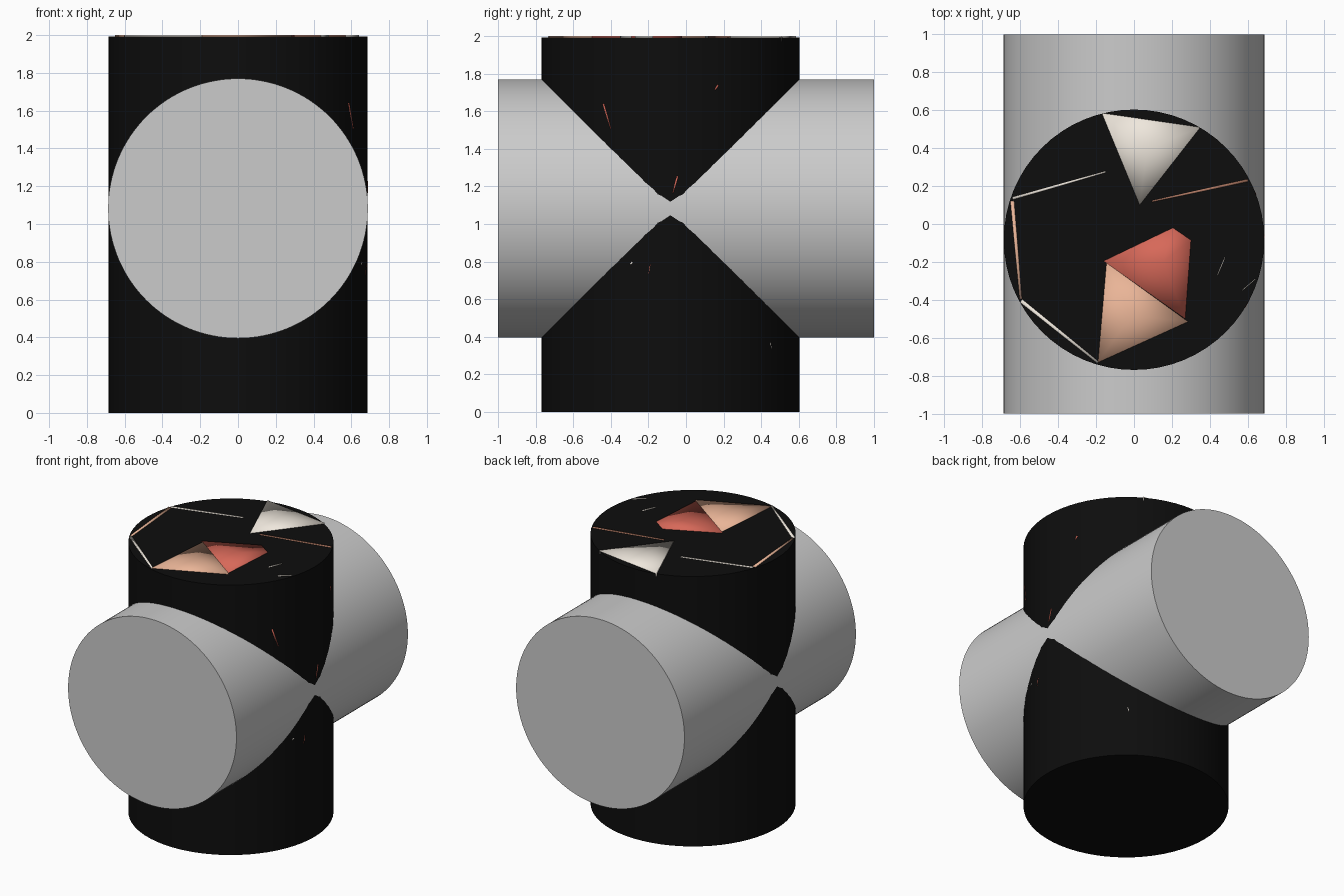
import bpy, bmesh, math
from mathutils import Vector

if "Cube" in bpy.data.objects:
    bpy.data.objects.remove(bpy.data.objects["Cube"])

R, CY = 0.6865, -0.083          # upright column radius and y centre
TOP = 1.993                     # column top, chips stand just above it


def paint(name, rgb):
    m = bpy.data.materials.new(name)
    m.diffuse_color = (*rgb, 1)
    m.use_nodes = True
    m.node_tree.nodes["Principled BSDF"].inputs["Base Color"].default_value = m.diffuse_color
    return m


BLACK = paint("black", (0.004, 0.004, 0.004))
WHITE = paint("cream", (0.86, 0.8, 0.72))
PEACH = paint("peach", (0.82, 0.46, 0.31))
RED = paint("red", (0.68, 0.14, 0.1))
BROWN = paint("brown", (0.45, 0.2, 0.13))


def cylinder(name, r, depth, loc, rot=(0, 0, 0), mat=None, sides=64):
    bpy.ops.mesh.primitive_cylinder_add(vertices=sides, radius=r, depth=depth,
                                        location=loc, rotation=rot)
    ob = bpy.context.object
    ob.name = name
    if mat:
        ob.data.materials.append(mat)
    bpy.ops.object.shade_smooth_by_angle(angle=math.radians(30))


def chip(name, top, bottom, mat):
    """Shard: fan-filled face over a matching buried face, softly shaded."""
    bm = bmesh.new()
    a = [bm.verts.new(p) for p in top]
    b = [bm.verts.new(p) for p in bottom]
    c = bm.verts.new(sum((Vector(p) for p in top), Vector()) / len(top))
    n = len(a)
    for i in range(n):
        j = (i + 1) % n
        bm.faces.new((a[i], a[j], c))
        bm.faces.new((a[i], b[i], b[j], a[j]))
    bm.faces.new(b[::-1])
    bmesh.ops.recalc_face_normals(bm, faces=bm.faces)
    for f in bm.faces:
        f.smooth = True
    me = bpy.data.meshes.new(name)
    bm.to_mesh(me)
    bm.free()
    me.materials.append(mat)
    bpy.context.collection.objects.link(bpy.data.objects.new(name, me))


def strip(p, q, w):
    """Tapered sliver outline from p to q."""
    p, q = Vector(p), Vector(q)
    s = Vector((p.y - q.y, q.x - p.x)).normalized() * w / 2
    return [p - s, q - s * 0.6, q + s * 0.6, p + s]


# Two crossing cylinders
cylinder("upright_column", R, TOP, (0, CY, TOP / 2), mat=BLACK)
cylinder("cross_cylinder", 0.6875, 2, (0, 0, 1.0825), (math.pi / 2, 0, 0), sides=128)

# Large shards and slivers set in the column top
top_shapes = [
    ("top_shard", WHITE, [(-0.17, 0.585), (0.03, 0.1), (0.35, 0.51)]),
    ("top_shard", RED, [(-0.16, -0.195), (0.27, -0.5), (0.30, -0.085), (0.205, -0.02)]),
    ("top_shard", PEACH, [(-0.145, -0.205), (-0.19, -0.73), (0.285, -0.515)]),
    ("top_sliver", WHITE, strip((-0.64, 0.135), (-0.15, 0.275), 0.014)),
    ("top_sliver", PEACH, strip((-0.642, 0.122), (-0.597, -0.395), 0.02)),
    ("top_sliver", WHITE, strip((-0.595, -0.405), (-0.19, -0.73), 0.02)),
    ("top_sliver", BROWN, strip((0.6, 0.23), (0.095, 0.12), 0.014)),
    ("top_sliver", WHITE, strip((0.44, -0.27), (0.48, -0.175), 0.005)),
    ("top_sliver", WHITE, strip((0.57, -0.35), (0.64, -0.29), 0.004)),
]
for name, mat, pts in top_shapes:
    chip(name, [(x, y, 2.0) for x, y in pts], [(x, y, TOP - 0.02) for x, y in pts], mat)

# Tiny slivers showing through the right side, given as (y, z) ends
side_shapes = [
    (RED, (-0.44, 1.64), (-0.40, 1.505), 0.008),
    (RED, (-0.045, 1.255), (-0.07, 1.165), 0.009),
    (RED, (0.17, 1.74), (0.155, 1.715), 0.01),
    (WHITE, (-0.285, 0.797), (-0.297, 0.785), 0.01),
    (RED, (-0.19, 0.785), (-0.20, 0.73), 0.003),
    (WHITE, (0.45, 0.37), (0.455, 0.335), 0.003),
]
for mat, p, q, w in side_shapes:
    pts = strip(p, q, w)
    ring = lambda r: [(math.sqrt(r * r - (y - CY) ** 2), y, z) for y, z in pts]
    chip("side_sliver", ring(R + 0.001), ring(R - 0.02), mat)
